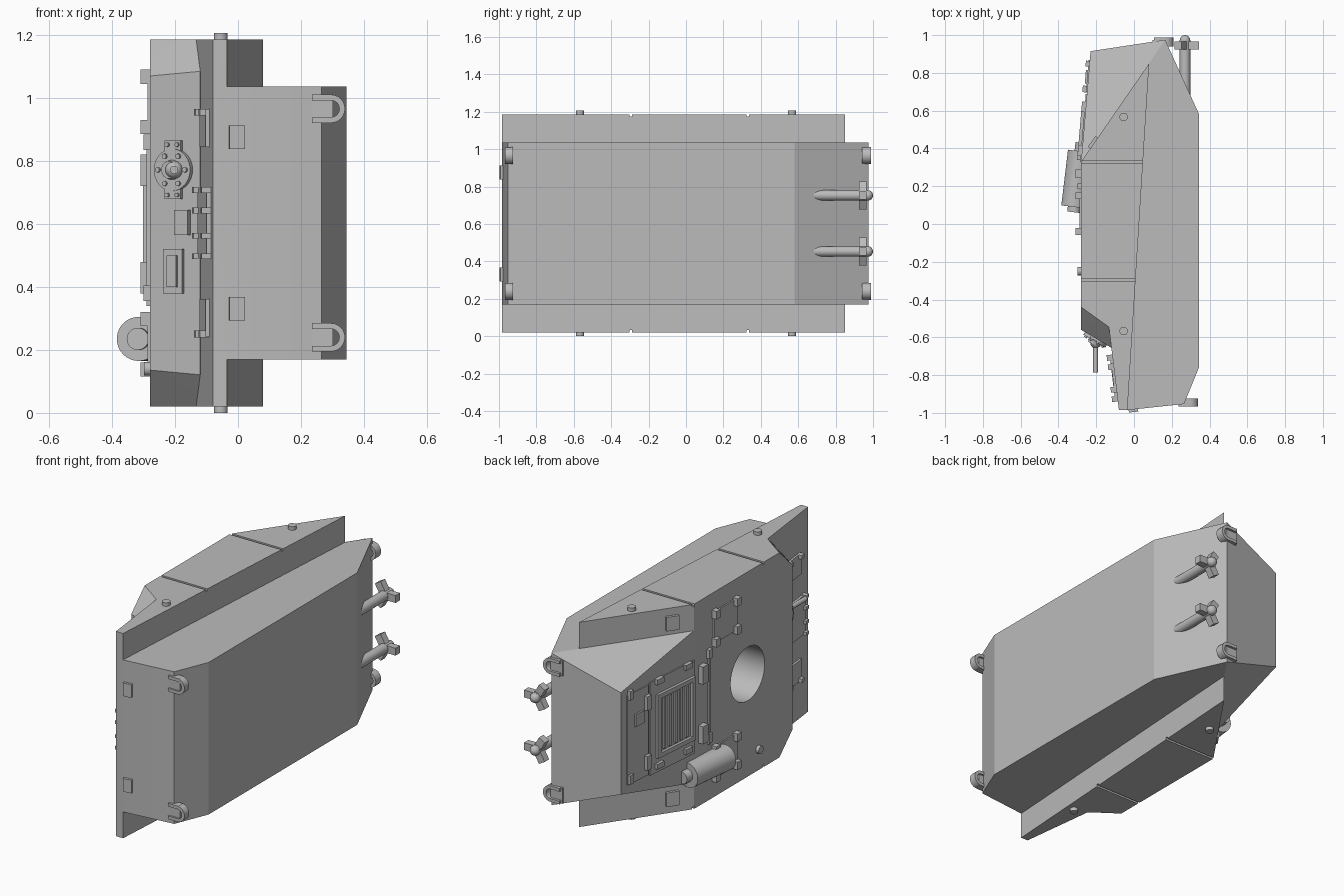
import bpy, bmesh, math
from mathutils import Matrix, Vector

old = bpy.data.objects.get("Cube")
if old:
    bpy.data.objects.remove(old, do_unlink=True)

grey = bpy.data.materials.new("primer grey")
grey.use_nodes = True
grey.diffuse_color = (0.5, 0.5, 0.5, 1)
grey.node_tree.nodes["Principled BSDF"].inputs["Base Color"].default_value = (0.5, 0.5, 0.5, 1)
MID = 0.603                       # mirror plane of the vehicle along z


def finish(name, bm):
    bmesh.ops.recalc_face_normals(bm, faces=bm.faces)
    me = bpy.data.meshes.new(name)
    bm.to_mesh(me)
    bm.free()
    me.shade_smooth()
    me.set_sharp_from_angle(angle=math.radians(32))
    me.materials.append(grey)
    ob = bpy.data.objects.new(name, me)
    bpy.context.collection.objects.link(ob)
    return ob


def hull(name, pts):
    """Solid from (x, y, z) corners, each mirrored across the vehicle's middle."""
    bm = bmesh.new()
    for x, y, z in pts:
        for zz in (z, 2 * MID - z):
            bm.verts.new((x, y, zz))
    res = bmesh.ops.convex_hull(bm, input=bm.verts)
    loose = [v for v in res["geom_interior"] if isinstance(v, bmesh.types.BMVert)]
    bmesh.ops.delete(bm, geom=loose, context="VERTS")
    bmesh.ops.dissolve_limit(bm, angle_limit=0.01, verts=bm.verts, edges=bm.edges)
    return finish(name, bm)


def combine(ob, other, op):
    mod = ob.modifiers.new("join", "BOOLEAN")
    mod.object, mod.operation, mod.solver = other, op, "EXACT"
    bpy.context.view_layer.update()
    me = bpy.data.meshes.new_from_object(ob.evaluated_get(bpy.context.evaluated_depsgraph_get()))
    ob.modifiers.clear()
    ob.data = me
    bpy.data.objects.remove(other, do_unlink=True)


def face_frame(p0, p1):
    """Origin, direction and outward normal of a plate running p0 -> p1."""
    a = (Vector(p1) - Vector(p0)).normalized()
    return Vector((*p0, 0)), Vector((*a, 0)), Vector((-a.y, a.x, 0))


def matrix(frame, s, z, t):
    o, a, n = frame
    m = Matrix((a, Vector((0, 0, -1)), n)).transposed().to_4x4()
    m.translation = o + a * s + n * t + Vector((0, 0, z))
    return m


def plate(name, frame, s, z, w, h, t, sunk=0.005):
    bm = bmesh.new()
    bmesh.ops.create_cube(bm, size=1, matrix=matrix(frame, s, z, (t - sunk) / 2)
                          @ Matrix.Diagonal((w, h, t + sunk, 1)))
    return finish(name, bm)


def disc(name, frame, s, z, r, t0, t1, r2=None, n=32):
    bm = bmesh.new()
    bmesh.ops.create_cone(bm, cap_ends=True, segments=n, radius1=r, radius2=r if r2 is None else r2,
                          depth=t1 - t0, matrix=matrix(frame, s, z, (t0 + t1) / 2))
    return finish(name, bm)


def ball(name, loc, r):
    bm = bmesh.new()
    bmesh.ops.create_uvsphere(bm, u_segments=24, v_segments=12, radius=r, matrix=Matrix.Translation(loc))
    return finish(name, bm)


# Plates the fittings sit on
roof = face_frame((-0.28, 0), (-0.28, 0.33))
deck = face_frame((-0.28, 0.33), (-0.23, 0.915))
step = face_frame((-0.12, -0.655), (-0.28, -0.56))
nose = face_frame((-0.08, -0.984), (-0.12, -0.655))
bow = face_frame((0.265, -0.953), (-0.035, -0.985))
stern = face_frame((0, 0), (1, 0))
shoulder = face_frame((-0.28, 0.33), (0.08, 0.85))

# Armoured body
TOP, SIDE = 1.186, 1.036
body = hull("body", [(0.345, 0.58, SIDE), (0.345, -0.757, SIDE), (0.265, -0.953, SIDE),
                     (-0.035, -0.985, SIDE), (-0.28, 0.33, SIDE), (0.165, 0.975, SIDE),
                     (-0.23, 0.915, 0.893)])
sponson = hull("sponson", [(x, y, TOP) for x, y in
                           ((0.08, 0.85), (-0.035, -0.985), (-0.08, -0.984), (-0.245, 0.38))])
upper = hull("superstructure", [(-0.12, -0.655, 1.085), (-0.133, -0.545, TOP), (-0.28, -0.56, 1.07),
                                (-0.28, -0.44, TOP), (-0.28, 0.33, TOP), (-0.245, 0.38, TOP),
                                (-0.04, 0.38, TOP), (-0.04, -0.5, TOP)])
combine(body, sponson, "UNION")
combine(body, upper, "UNION")

# Turret opening and side weld grooves
combine(body, disc("turret_cut", roof, -0.155, 0.605, 0.153, -0.4, 0.1, n=64), "DIFFERENCE")
for y in (0.33, -0.295):
    for z in (TOP, 2 * MID - TOP):
        combine(body, plate("groove_cut", roof, y, z, 0.014, 0.024, 0.02, 0.5), "DIFFERENCE")
body.data.shade_smooth()
body.data.set_sharp_from_angle(angle=math.radians(12))

for sgn, tag in ((1, "upper"), (-1, "lower")):
    # Side bolts
    for y in (0.567, -0.567):
        bm = bmesh.new()
        bmesh.ops.create_cone(bm, cap_ends=True, segments=24, radius1=0.022, radius2=0.022, depth=0.03,
                              matrix=Matrix.Translation((-0.055, y, MID + sgn * 0.588)))
        finish(tag + "_side_bolt", bm)

    # Roof hatches with hinges
    zc = MID + sgn * 0.385
    plate(tag + "_hatch", roof, 0.05, zc, 0.21, 0.18, 0.008)
    for y in (-0.04, 0.15):
        for dz in (-0.08, 0.08):
            plate(tag + "_hatch_hinge", roof, y, zc + dz, 0.035, 0.045, 0.03)

    # Bow plates, nose hatches and shoulder plates
    plate(tag + "_bow_plate", bow, 0.27, MID + sgn * 0.272, 0.05, 0.075, 0.014)
    zc = MID + sgn * 0.302
    plate(tag + "_nose_hatch", nose, 0.17, zc, 0.16, 0.12, 0.012)
    for s in (0.11, 0.23):
        plate(tag + "_nose_hinge", nose, s, zc + sgn * 0.05, 0.03, 0.022, 0.03)
    plate(tag + "_shoulder_plate", shoulder, 0.12, MID + sgn * 0.5, 0.07, 0.08, 0.015)

    # Towing eyes: an arch on a square base, at bow and stern
    for tip, y0, y1 in ((0.34, -0.967, -0.925), (0.21, 0.94, 0.988)):
        zc = MID + sgn * 0.363
        arc = [(-0.105, -1)] + [(-0.045 + 0.045 * math.cos(a), math.sin(a)) for a in
                                [math.radians(d) for d in range(-90, 91, 15)]] + [(-0.105, 1)]
        bm = bmesh.new()
        rows = []
        for x, u in arc:
            inner = x if x < -0.05 else -0.045 + (x + 0.045) * 0.6
            rows.append([bm.verts.new((tip + x, y0, zc + 0.045 * u)),
                         bm.verts.new((tip + inner, y0, zc + 0.027 * u))])
        strip = [bm.faces.new((a[0], b[0], b[1], a[1])) for a, b in zip(rows, rows[1:])]
        ext = bmesh.ops.extrude_face_region(bm, geom=strip, use_keep_orig=True)
        bmesh.ops.translate(bm, vec=(0, y1 - y0, 0),
                            verts=[v for v in ext["geom"] if isinstance(v, bmesh.types.BMVert)])
        finish(tag + "_towing_eye", bm)
        plate(tag + "_towing_base", stern, tip - 0.075, zc, 0.075, 0.09, (y0 + y1) / 2 + 0.01, -(y0 + y1) / 2 + 0.01)

    # Propeller shafts with three blades
    zc = MID + sgn * 0.15
    disc(tag + "_shaft", stern, 0.27, zc, 0.028, 0.6, 0.973)
    ball(tag + "_shaft_cap", (0.27, 0.972, zc), 0.028)
    for k in range(3):
        bm = bmesh.new()
        spin = Matrix.Translation((0.27, 0.945, zc)) @ Matrix.Rotation(k * math.tau / 3, 4, "Y")
        bmesh.ops.create_cube(bm, size=1, matrix=spin @ Matrix.Translation((0.04, 0, 0))
                              @ Matrix.Diagonal((0.07, 0.04, 0.042, 1)))
        finish(tag + "_propeller_blade", bm)

# Roof plug
disc("roof_plug", roof, -0.25, 0.14, 0.022, -0.01, 0.018)

# Engine deck: panels, framed louvre grille and latches
plate("engine_panel", deck, 0.18, 0.605, 0.36, 0.53, 0.006)
plate("rear_panel", deck, 0.455, 0.605, 0.17, 0.51, 0.006)
plate("front_strip", roof, 0.2, 0.605, 0.015, 0.53, 0.01)
for s in (0.02, 0.3):
    plate("grille_frame_side", deck, s, 0.605, 0.025, 0.36, 0.022)
for z in (0.437, 0.773):
    plate("grille_frame_end", deck, 0.16, z, 0.28, 0.025, 0.022)
for k in range(5):
    plate("grille_louvre", deck, 0.07 + 0.045 * k, 0.605, 0.018, 0.29, 0.016)
for z in (0.43, 0.77):
    plate("front_latch", roof, 0.265, z, 0.045, 0.1, 0.03)
    plate("rear_latch", deck, 0.385, z, 0.035, 0.08, 0.025)
for z in (0.38, 0.86):
    for s in (0.06, 0.29):
        plate("panel_hinge", deck, s, z, 0.055, 0.03, 0.022)
    for s in (-0.13, 0.52):
        plate("corner_hinge", deck if s > 0 else roof, s if s > 0 else 0.2, z, 0.03, 0.05, 0.02)
plate("filler_cover", deck, 0.45, 0.7, 0.07, 0.07, 0.016)

# Exhaust silencer lying along the deck
axis = face_frame((-0.28, 0.385), (-0.28 - 0.3, 0.385 + 0.036))
disc("silencer", axis, 0, 0.235, 0.07, 0, 0.297, n=40)
for t0, t1 in ((-0.045, 0.0), (0.297, 0.325)):
    disc("exhaust_pipe", axis, 0, 0.235, 0.035, t0, t1)

# Ball mount with bolts and gun on the glacis step
plate("mount_lug", step, 0.095, 0.772, 0.06, 0.185, 0.012)
disc("mount_ring", step, 0.095, 0.772, 0.067, 0, 0.016)
disc("mount_collar", step, 0.095, 0.772, 0.034, 0, 0.035, 0.028)
for k in range(6):
    a = k * math.tau / 6
    disc("mount_bolt", step, 0.095 + 0.05 * math.cos(a), 0.772 + 0.05 * math.sin(a), 0.008, 0, 0.024, n=12)
for dx in (-0.018, 0.018):
    for dz in (-0.08, 0.08):
        disc("lug_bolt", step, 0.095 + dx, 0.772 + dz, 0.007, 0, 0.02, n=12)
ball("mount_ball", (-0.203, -0.63, 0.772), 0.028)
disc("gun_barrel", stern, -0.203, 0.772, 0.013, -0.785, -0.6)

# Vision port and glacis plate
plate("vision_port", step, 0.095, 0.45, 0.07, 0.14, 0.012)
plate("vision_slot", step, 0.095, 0.45, 0.036, 0.1, 0.02)
plate("glacis_plate", step, 0.06, 0.605, 0.05, 0.08, 0.02)

# Central nose hatch with hinges
plate("nose_cover", nose, 0.17, MID, 0.24, 0.22, 0.014)
for s in (0.06, 0.28):
    for dz in (-0.105, -0.04, 0.04, 0.105):
        plate("nose_cover_hinge", nose, s, MID + dz, 0.03, 0.018, 0.03)
